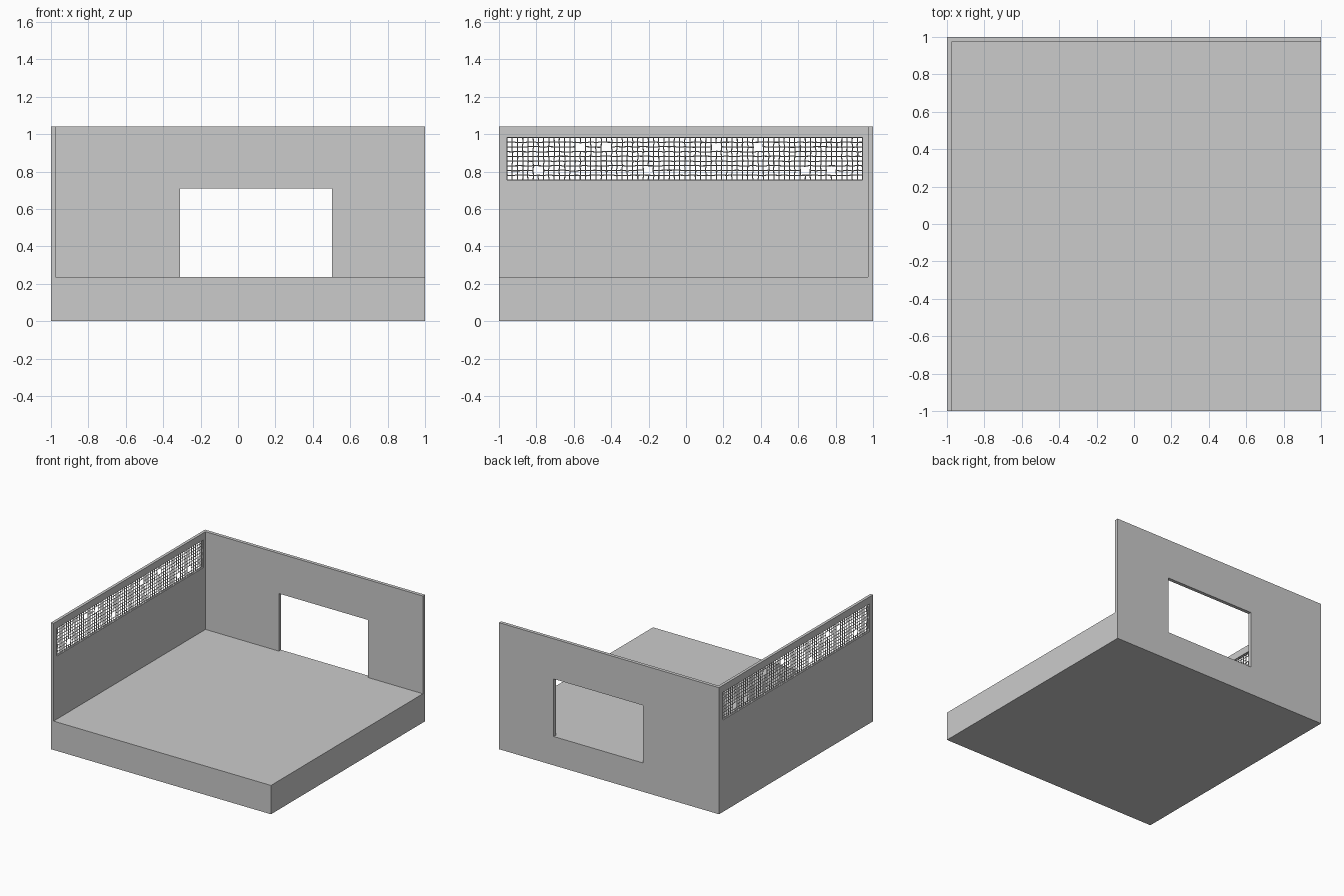
import bpy, bmesh, random
from mathutils import Vector

if "Cube" in bpy.data.objects:
    bpy.data.objects.remove(bpy.data.objects["Cube"])

random.seed(4)


def box(name, lo, hi):
    bm = bmesh.new()
    bmesh.ops.create_cube(bm, size=1)
    lo, hi = Vector(lo), Vector(hi)
    for v in bm.verts:
        v.co = (lo + hi) / 2 + v.co * (hi - lo)
    me = bpy.data.meshes.new(name)
    bm.to_mesh(me)
    bm.free()
    ob = bpy.data.objects.new(name, me)
    bpy.context.collection.objects.link(ob)
    return ob


def cut(target, lo, hi):
    cutter = box("cutter", lo, hi)
    cutter.hide_render = True
    mod = target.modifiers.new("cut", 'BOOLEAN')
    mod.operation, mod.solver, mod.object = 'DIFFERENCE', 'EXACT', cutter
    bpy.context.view_layer.objects.active = target
    bpy.ops.object.modifier_apply(modifier=mod.name)
    bpy.data.objects.remove(cutter)


FLOOR, TOP = 0.237, 1.04
Y0, Y1, Z0, Z1 = -0.957, 0.945, 0.755, 0.982

# Room shell: thick floor with left and back walls
room = box("room_shell", (-1, -1, 0), (1, 1, TOP))
cut(room, (-0.976, -1.5, FLOOR), (1.5, 0.972, 1.5))
# Doorway in the back wall, long vent slot in the left wall
cut(room, (-0.31, 0.9, FLOOR), (0.502, 1.5, 0.71))
cut(room, (-1.5, Y0, Z0), (-0.9, Y1, Z1))

# Wire mesh filling the vent, slightly uneven with a few missing joints
NY, NZ = 68, 9
bm = bmesh.new()
rows = []
for i in range(NY + 1):
    row = []
    for j in range(NZ + 1):
        inner = 0 < i < NY and 0 < j < NZ
        dy, dz = (random.uniform(-0.002, 0.002) if inner else 0 for _ in range(2))
        row.append(bm.verts.new((-0.988, Y0 + (Y1 - Y0) * i / NY + dy,
                                 Z0 + (Z1 - Z0) * j / NZ + dz)))
    rows.append(row)
for i in range(NY):
    for j in range(NZ):
        bm.faces.new((rows[i][j], rows[i + 1][j], rows[i + 1][j + 1], rows[i][j + 1]))
broken = [(6, 2), (14, 7), (19, 7), (27, 2), (40, 7), (48, 7), (57, 2), (62, 2)]
bmesh.ops.dissolve_verts(bm, verts=[rows[i][j] for i, j in broken])
me = bpy.data.meshes.new("vent_mesh")
bm.to_mesh(me)
bm.free()
net = bpy.data.objects.new("vent_mesh", me)
bpy.context.collection.objects.link(net)
wire = net.modifiers.new("wires", 'WIREFRAME')
wire.thickness = 0.008
wire.use_even_offset = False
wire.use_boundary = True
